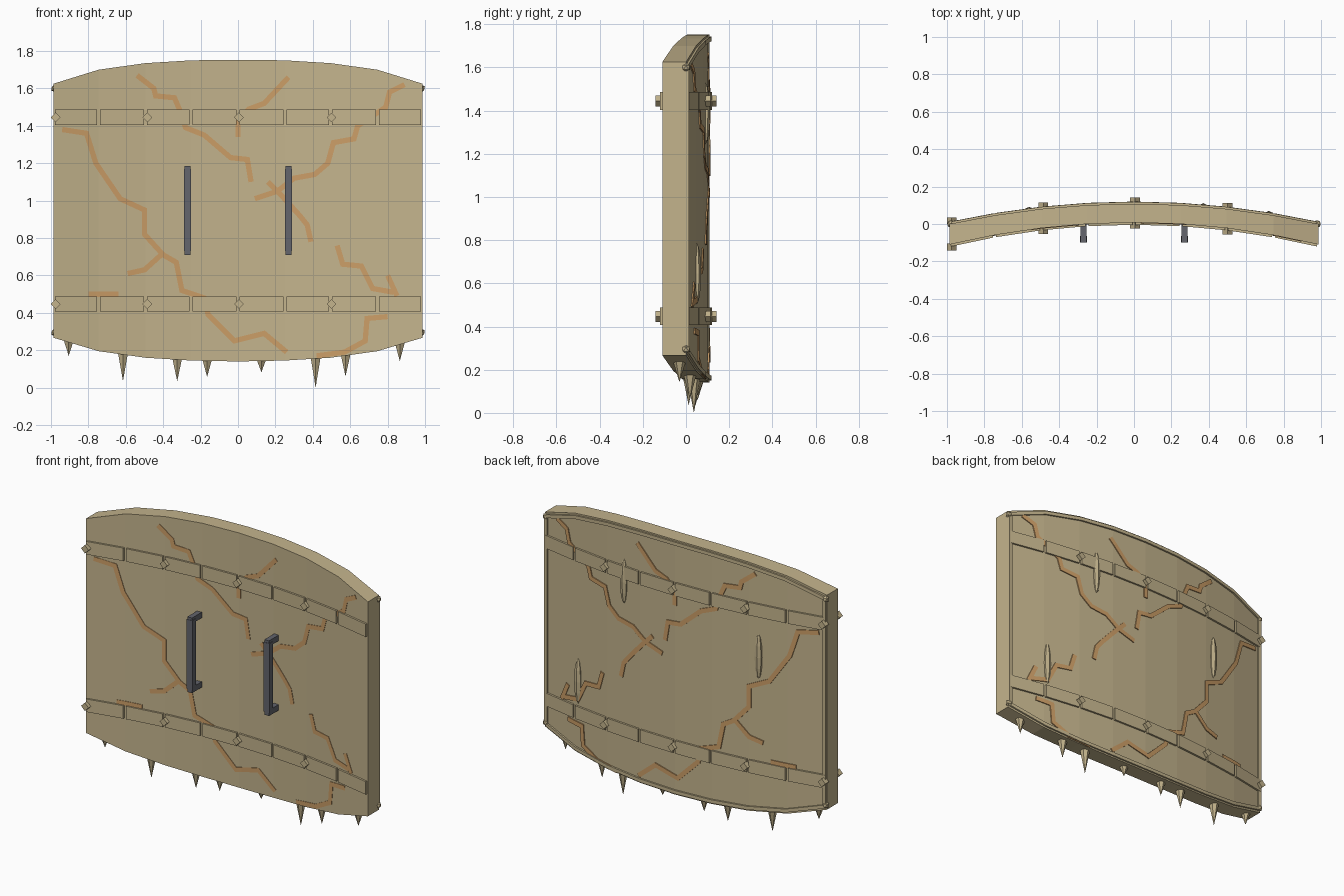
import bpy, bmesh, math
from mathutils import Vector, Matrix

if "Cube" in bpy.data.objects:
    bpy.data.objects.remove(bpy.data.objects["Cube"])

def material(name, col):
    m = bpy.data.materials.new(name)
    m.diffuse_color = (*col, 1)
    m.use_nodes = True
    m.node_tree.nodes["Principled BSDF"].inputs["Base Color"].default_value = m.diffuse_color
    return m

TAN = material("tan", (0.55, 0.455, 0.265))
ORANGE = material("crack orange", (0.60, 0.34, 0.135))
IRON = material("dark iron", (0.125, 0.128, 0.15))

def finish(bm, name, mat):
    bmesh.ops.recalc_face_normals(bm, faces=bm.faces)
    me = bpy.data.meshes.new(name)
    bm.to_mesh(me)
    bm.free()
    me.materials.append(mat)
    ob = bpy.data.objects.new(name, me)
    bpy.context.collection.objects.link(ob)
    return ob

# Shield columns: x, top z, bottom z, outer (back) y, inner (front) y
half = [(0, 1.753, 0.14), (0.25, 1.75, 0.145), (0.495, 1.735, 0.16),
        (0.745, 1.70, 0.195), (0.987, 1.625, 0.267)]
cols = [(-x, t, b) for x, t, b in half[:0:-1]] + half
XS = [c[0] for c in cols]
HX = 0.987

def lerp(vals, x):
    x = max(-HX, min(HX, x))
    for i in range(8):
        if x <= XS[i + 1]:
            f = (x - XS[i]) / (XS[i + 1] - XS[i])
            return vals[i] + f * (vals[i + 1] - vals[i])
    return vals[-1]

OUT = [0.108 - 0.108 * (x / HX) ** 2 for x in XS]
INN = [0.008 - 0.118 * (x / HX) ** 2 for x in XS]
TOP = [c[1] for c in cols]
BOT = [c[2] for c in cols]

def surf(x, side):            # side +1 = convex back, -1 = concave front
    return lerp(OUT if side > 0 else INN, x)

def box(bm, x0, x1, y0, y1, z0, z1):
    m = Matrix.Translation(((x0+x1)/2, (y0+y1)/2, (z0+z1)/2)) @ Matrix.Diagonal((x1-x0, y1-y0, z1-z0, 1))
    bmesh.ops.create_cube(bm, size=1, matrix=m)

def loft(bm, rings):          # joins four-cornered rings into a closed bar
    vs = [[bm.verts.new(p) for p in r] for r in rings]
    for a, b in zip(vs, vs[1:]):
        for i in range(4):
            j = (i + 1) % 4
            bm.faces.new((a[i], a[j], b[j], b[i]))
    bm.faces.new(vs[0])
    bm.faces.new(vs[-1][::-1])

# Curved body
bm = bmesh.new()
loft(bm, [[(x, INN[i], BOT[i]), (x, OUT[i], BOT[i]), (x, OUT[i], TOP[i]), (x, INN[i], TOP[i])]
          for i, x in enumerate(XS)])
finish(bm, "shield_body", TAN)

# Segmented bands on both faces, with square bolts
for side, label in ((1, "back"), (-1, "front")):
    bands, bolts = bmesh.new(), bmesh.new()
    for z in (1.445, 0.447):
        for i in range(8):
            rings = []
            for x in (XS[i] + 0.008, XS[i + 1] - 0.008):
                y = surf(x, side)
                a, b = y - side * 0.01, y + side * 0.012
                rings.append([(x, a, z - 0.041), (x, b, z - 0.041), (x, b, z + 0.041), (x, a, z + 0.041)])
            loft(bands, rings)
        for x in (-0.975, -0.485, 0.005, 0.5):
            m = Matrix.Translation((x, surf(x, side) + side * 0.015, z)) @ Matrix.Rotation(math.pi / 2, 4, 'X')
            bmesh.ops.create_cone(bolts, cap_ends=True, segments=4, radius1=0.026, radius2=0.026,
                                  depth=0.036, matrix=m)
    finish(bands, label + "_bands", TAN)
    finish(bolts, label + "_bolts", TAN)

# Rim bar around the convex face
bm = bmesh.new()
R = 0.011
def rim_ring(x, z, d):
    y = surf(x, 1)
    return [(x, y - R, z - R), (x, y + R, z - R), (x, y + R, z + R), (x, y - R, z + R)]
for vals, off in ((TOP, -0.02), (BOT, 0.02)):
    loft(bm, [rim_ring(x * 0.988, lerp(vals, x) + off, 0) for x in XS])
for s in (-1, 1):
    box(bm, s * 0.975 - R, s * 0.975 + R, -R + 0.002, R + 0.002, 0.29, 1.60)
finish(bm, "rim", TAN)

# Corner knobs
bm = bmesh.new()
for x in (-0.979, 0.979):
    for z in (0.295, 1.60):
        bmesh.ops.create_icosphere(bm, subdivisions=1, radius=0.022, matrix=Matrix.Translation((x, 0, z)))
finish(bm, "corner_knobs", TAN)

# Spikes along the lower edge: x, tip z
bm = bmesh.new()
for x, tip in ((-0.905, 0.17), (-0.615, 0.035), (-0.325, 0.035), (-0.165, 0.058),
               (0.125, 0.082), (0.415, 0.0), (0.575, 0.06), (0.865, 0.142)):
    base = lerp(BOT, x) + 0.015
    y = (surf(x, 1) + surf(x, -1)) / 2
    m = Matrix.Translation((x, y, (base + tip) / 2)) @ Matrix.Rotation(math.pi, 4, 'X')
    bmesh.ops.create_cone(bm, cap_ends=True, segments=6, radius1=0.032, radius2=0,
                          depth=base - tip, matrix=m)
finish(bm, "lower_spikes", TAN)

# Slender shards on the convex face
bm = bmesh.new()
for x, z in ((0.72, 0.645), (0.37, 1.387), (-0.56, 1.15)):
    m = Matrix.Translation((x, surf(x, 1), z)) @ Matrix.Diagonal((0.026, 0.02, 0.142, 1))
    bmesh.ops.create_uvsphere(bm, u_segments=6, v_segments=6, radius=1, matrix=m)
finish(bm, "shards", TAN)

# Two grip handles on the concave face
for s, label in ((-1, "left"), (1, "right")):
    bm = bmesh.new()
    x = s * 0.27
    box(bm, x - 0.02, x + 0.02, -0.10, -0.065, 0.73, 1.17)
    for z in (0.71, 1.15):
        box(bm, x - 0.016, x + 0.016, -0.098, 0.02, z, z + 0.036)
    finish(bm, label + "_handle", IRON)

# Cracks: (x, z) paths in hundredths, thin raised strips on both faces
PATHS = [
    [(-94, 138), (-81, 136), (-76, 120), (-63, 101), (-50, 95), (-50, 82), (-40, 71), (-33, 67),
     (-30, 52), (-18, 48), (-16, 39), (-2, 25), (14, 29), (26, 19)],
    [(-59, 61), (-50, 63), (-40, 72)],
    [(-54, 167), (-45, 160), (-44, 156), (-34, 155), (-31, 148), (-28, 139), (-18, 135), (-4, 123),
     (5, 122), (7, 110)],
    [(27, 166), (14, 152), (6, 149), (0, 143), (0, 134)],
    [(89, 162), (81, 158), (79, 150), (64, 140), (62, 133), (51, 131), (48, 120), (41, 114),
     (30, 112), (21, 105), (9, 101)],
    [(16, 110), (23, 103), (33, 92), (37, 87), (39, 78)],
    [(53, 76), (56, 66), (66, 65), (72, 53), (83, 51)],
    [(80, 60), (85, 49)],
    [(80, 38), (69, 37), (68, 25), (57, 19), (42, 17)],
    [(-80, 50), (-64, 50)],
]

def crack(bm, path, side, lift, w=0.014):
    pts = [Vector((a / 100, b / 100)) for a, b in path]
    fine = []
    for a, b in zip(pts, pts[1:]):
        n = max(1, int((b - a).length / 0.04))
        fine += [a.lerp(b, k / n) for k in range(n)]
    fine.append(pts[-1])
    rings = []
    for i, p in enumerate(fine):
        d0 = (p - fine[max(i - 1, 0)]).normalized()
        d1 = (fine[min(i + 1, len(fine) - 1)] - p).normalized()
        d = (d0 + d1).normalized()
        nrm = Vector((-d.y, d.x))
        q = max(0.75, abs(nrm.dot(Vector((-d1.y, d1.x))))) if i < len(fine) - 1 else 1
        l, r = p + nrm * w / q, p - nrm * w / q
        yl, yr = surf(l.x, side), surf(r.x, side)
        e = side * lift
        rings.append([(l.x, yl - side * 0.01, l.y), (l.x, yl + e, l.y),
                      (r.x, yr + e, r.y), (r.x, yr - side * 0.01, r.y)])
    loft(bm, rings)

for side, label, lift in ((1, "back", 0.006), (-1, "front", 0.003)):
    bm = bmesh.new()
    for p in PATHS:
        crack(bm, p, side, lift)
    finish(bm, label + "_cracks", ORANGE)
